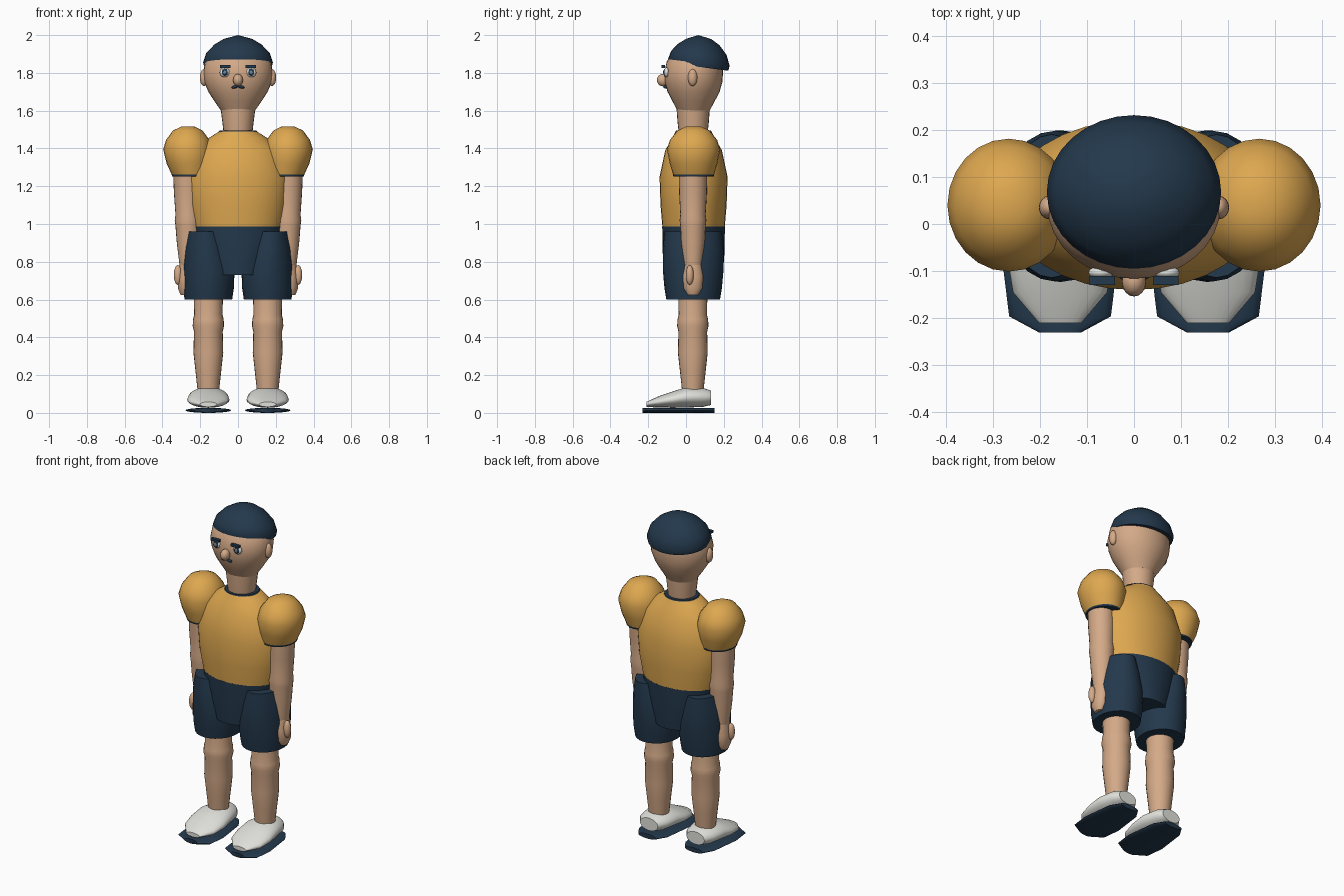
import bpy, bmesh, math
from mathutils import Matrix, Vector

YC = 0.04  # shared body axis in y


def mat(name, rgb):
    m = bpy.data.materials.new(name)
    m.diffuse_color = (*rgb, 1)
    return m


SKIN = mat("skin", (0.66, 0.40, 0.245))
AMBER = mat("amber_shirt", (0.73, 0.39, 0.08))
NAVY = mat("navy", (0.017, 0.04, 0.072))
WHITE = mat("off_white", (0.75, 0.75, 0.71))
SLATE = mat("slate_iris", (0.16, 0.25, 0.33))


def finish(name, bm, material, angle=38):
    bmesh.ops.remove_doubles(bm, verts=bm.verts, dist=0.0003)
    bmesh.ops.recalc_face_normals(bm, faces=bm.faces)
    me = bpy.data.meshes.new(name)
    bm.to_mesh(me)
    bm.free()
    me.materials.append(material)
    ob = bpy.data.objects.new(name, me)
    bpy.context.collection.objects.link(ob)
    bpy.ops.object.select_all(action='DESELECT')
    ob.select_set(True)
    bpy.context.view_layer.objects.active = ob
    bpy.ops.object.shade_smooth_by_angle(angle=math.radians(angle))
    return ob


def loft(name, rings, material, along='z', n=24, angle=38):
    """Elliptical rings (position, centre a, centre b, radius a, radius b)."""
    bm = bmesh.new()
    loops = []
    for p, ca, cb, ra, rb in rings:
        loop = []
        for i in range(n):
            t = 2 * math.pi * i / n
            a, b = ca + ra * math.cos(t), cb + rb * math.sin(t)
            loop.append(bm.verts.new((a, b, p) if along == 'z' else (a, p, b)))
        loops.append(loop)
    for l0, l1 in zip(loops, loops[1:]):
        for i in range(n):
            j = (i + 1) % n
            bm.faces.new((l0[i], l0[j], l1[j], l1[i]))
    bm.faces.new(loops[0])
    bm.faces.new(loops[-1])
    return finish(name, bm, material, angle)


def ball(name, loc, radii, material, tilt=0):
    bm = bmesh.new()
    m = Matrix.Translation(loc) @ Matrix.Rotation(tilt, 4, 'Y') @ Matrix.Diagonal((*radii, 1))
    bmesh.ops.create_uvsphere(bm, u_segments=16, v_segments=10, radius=1, matrix=m)
    return finish(name, bm, material, 60)


def box(name, loc, size, material):
    bm = bmesh.new()
    bmesh.ops.create_cube(bm, size=1, matrix=Matrix.Translation(loc) @ Matrix.Diagonal((*size, 1)))
    return finish(name, bm, material)


def body(name, rings, material, **kw):
    return loft(name, [(z, 0, y, rx, ry) for z, y, rx, ry in rings], material, **kw)


# shirt and collar
body("shirt", [(0.985, YC, 0.235, 0.165), (1.10, YC, 0.26, 0.175), (1.25, YC, 0.272, 0.18),
               (1.39, YC, 0.225, 0.15), (1.455, YC, 0.155, 0.113), (1.49, YC, 0.10, 0.095)],
     AMBER, n=32)
body("collar", [(1.488, YC, 0.101, 0.096), (1.496, YC, 0.097, 0.092)], NAVY, n=32)

# pelvis of the shorts
body("shorts_pelvis", [(0.73, YC, 0.155, 0.155), (0.84, YC, 0.20, 0.163),
                       (0.94, YC, 0.228, 0.165), (0.988, YC, 0.236, 0.166)], NAVY, n=32)

# neck and head
body("neck", [(1.47, 0.038, 0.075, 0.075), (1.54, 0.038, 0.083, 0.083), (1.61, 0.038, 0.092, 0.088)], SKIN)
body("head", [(1.60, 0.04, 0.09, 0.085), (1.65, 0.04, 0.125, 0.112), (1.70, 0.04, 0.157, 0.138),
              (1.75, 0.04, 0.178, 0.152), (1.80, 0.04, 0.184, 0.156), (1.86, 0.045, 0.175, 0.147),
              (1.91, 0.05, 0.14, 0.12)], SKIN, n=32)

# cap with a brim line that drops towards the back
cap = body("cap", [(1.832, 0.068, 0.179, 0.155), (1.855, 0.068, 0.185, 0.163),
                   (1.905, 0.068, 0.168, 0.147), (1.95, 0.068, 0.125, 0.11),
                   (1.98, 0.068, 0.075, 0.066), (2.0, 0.065, 0, 0)], NAVY, n=32, angle=50)
for v in cap.data.vertices:
    v.co.z -= 0.13 * (v.co.y - 0.068) * (2.0 - v.co.z) / 0.165

# nose and moustache
ball("nose", (0, -0.122, 1.762), (0.026, 0.032, 0.033), SKIN)

for side, s in (("right", -1), ("left", 1)):
    # face details
    ball(side + "_ear", (s * 0.18, 0.035, 1.775), (0.022, 0.025, 0.045), SKIN)
    ball(side + "_eye", (s * 0.07, -0.103, 1.803), (0.027, 0.014, 0.026), WHITE)
    ball(side + "_iris", (s * 0.07, -0.114, 1.803), (0.016, 0.005, 0.019), NAVY)
    ball(side + "_pupil", (s * 0.07, -0.118, 1.803), (0.009, 0.003, 0.011), SLATE)
    box(side + "_eyebrow", (s * 0.067, -0.12, 1.834), (0.054, 0.019, 0.014), NAVY)
    ball(side + "_moustache", (s * 0.016, -0.108, 1.726), (0.018, 0.012, 0.008), NAVY, s * 0.25)

    # puffed sleeve and cuff
    sleeve = [(1.26, 0.252, 0.098, 0.108), (1.32, 0.26, 0.118, 0.126), (1.395, 0.266, 0.13, 0.141),
              (1.445, 0.266, 0.115, 0.125), (1.495, 0.266, 0.078, 0.085), (1.517, 0.265, 0.032, 0.038)]
    loft(side + "_sleeve", [(z, s * x, YC, rx, ry) for z, x, rx, ry in sleeve], AMBER)
    loft(side + "_cuff", [(1.252, s * 0.252, YC, 0.097, 0.107),
                          (1.262, s * 0.252, YC, 0.099, 0.109)], NAVY)

    # arm, hand and thumb
    arm = [(1.28, 0.268, 0.076), (1.16, 0.266, 0.073), (1.05, 0.264, 0.067), (1.02, 0.264, 0.071),
           (0.99, 0.264, 0.067), (0.90, 0.262, 0.062), (0.77, 0.26, 0.048)]
    loft(side + "_arm", [(z, s * x, 0.037, r, r) for z, x, r in arm], SKIN)
    hand = [(0.80, 0.265, 0.042, 0.045), (0.72, 0.276, 0.042, 0.055),
            (0.66, 0.282, 0.036, 0.049), (0.625, 0.284, 0.02, 0.028)]
    loft(side + "_hand", [(z, s * x, 0.037, rx, ry) for z, x, rx, ry in hand], SKIN)
    ball(side + "_thumb", (s * 0.318, 0.02, 0.73), (0.022, 0.021, 0.052), SKIN)

    # leg of the shorts
    short = [(0.60, 0.157, 0.126, 0.142), (0.66, 0.156, 0.134, 0.152), (0.76, 0.155, 0.137, 0.161),
             (0.87, 0.167, 0.118, 0.16), (0.96, 0.175, 0.093, 0.152)]
    loft(side + "_shorts_leg", [(z, s * x, 0.038, rx, ry) for z, x, rx, ry in short], NAVY)

    # bare leg with knee bulge
    leg = [(0.65, 0.078), (0.52, 0.075), (0.495, 0.081), (0.46, 0.083), (0.43, 0.076),
           (0.32, 0.079), (0.22, 0.068), (0.11, 0.056)]
    loft(side + "_leg", [(z, s * 0.157, 0.036, r, r) for z, r in leg], SKIN)

    # shoe and sole, built from heel-to-toe sections
    shoe = [(-0.21, 0.045, 0.045, 0.013), (-0.145, 0.058, 0.10, 0.03), (-0.07, 0.07, 0.112, 0.043),
            (0.0, 0.082, 0.106, 0.054), (0.09, 0.082, 0.09, 0.05), (0.133, 0.08, 0.06, 0.038)]
    loft(side + "_shoe", [(y, s * 0.157, z, rx, rz) for y, z, rx, rz in shoe], WHITE, along='y')
    sole = [(-0.23, 0.045), (-0.196, 0.108), (-0.09, 0.121), (0.09, 0.098), (0.15, 0.06)]
    loft(side + "_sole", [(y, s * 0.157, 0.0135, rx, 0.0135) for y, rx in sole], NAVY, along='y')
